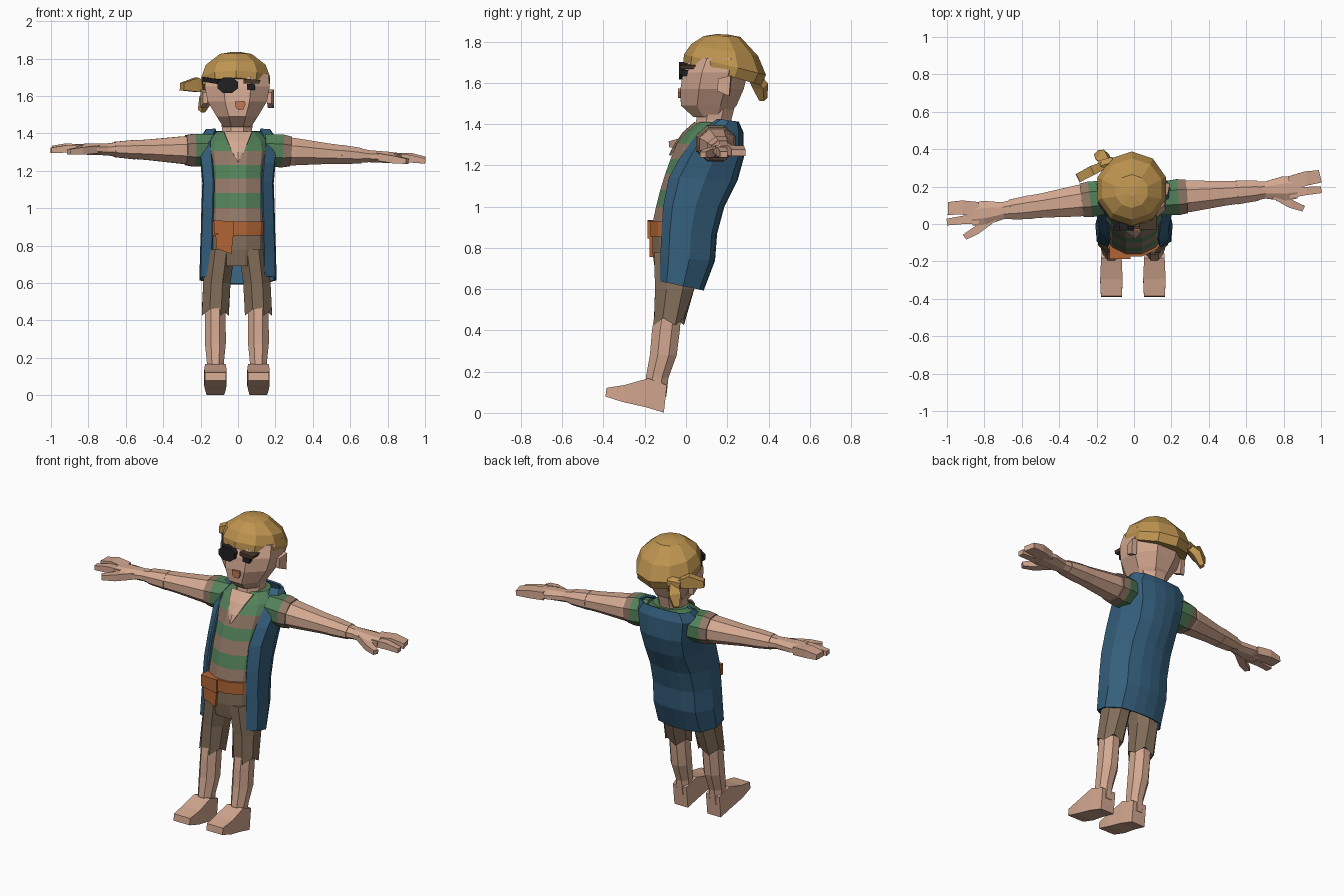
import bpy, bmesh
from math import sin, cos, pi
from mathutils import Vector

cube = bpy.data.objects.get("Cube")
if cube:
    bpy.data.objects.remove(cube)


def material(name, r, g, b):
    m = bpy.data.materials.new(name)
    m.use_nodes = True
    m.diffuse_color = (r, g, b, 1)
    node = m.node_tree.nodes["Principled BSDF"]
    node.inputs["Base Color"].default_value = (r, g, b, 1)
    node.inputs["Roughness"].default_value = 0.9
    return m


SKIN = material("skin", .65, .39, .28)
CLOTH = material("ochre cloth", .52, .30, .08)
BLUE = material("vest blue", .035, .115, .205)
BROWN = material("shorts brown", .225, .155, .10)
TAN = material("shirt tan", .29, .19, .135)
GREEN = material("shirt green", .085, .22, .10)
LEATHER = material("orange leather", .44, .13, .035)
BLACK = material("black", .015, .015, .017)
LIPS = material("lips", .52, .19, .09)
HAIR = material("dark brown", .07, .04, .025)


def finish(name, bm, mats, rule=None):
    bmesh.ops.recalc_face_normals(bm, faces=bm.faces[:])
    if rule:
        for f in bm.faces:
            f.material_index = rule(f.calc_center_median())
    me = bpy.data.meshes.new(name)
    bm.to_mesh(me)
    bm.free()
    ob = bpy.data.objects.new(name, me)
    bpy.context.collection.objects.link(ob)
    for m in mats:
        me.materials.append(m)
    return ob


def skin_rows(rows, closed=True):
    """Bridge equal rows of points; closed rows are capped."""
    bm = bmesh.new()
    vs = [[bm.verts.new(p) for p in row] for row in rows]
    n = len(vs[0])
    for a, b in zip(vs, vs[1:]):
        for i in range(n if closed else n - 1):
            j = (i + 1) % n
            bm.faces.new((a[i], a[j], b[j], b[i]))
    if closed:
        bm.faces.new(vs[0])
        bm.faces.new(vs[-1])
    return bm


def unit_ring(n):
    k = 1 / cos(pi / n)
    return [(k * cos((i + .5) * 2 * pi / n), k * sin((i + .5) * 2 * pi / n)) for i in range(n)]


def ring(zf, zb, yf, yb, rx, n=8, cx=0):
    """Ring given by its front and back height and depth, and half width."""
    return [Vector((cx + c * rx, (yf + yb) / 2 + s * (yb - yf) / 2, (zf + zb) / 2 + s * (zb - zf) / 2))
            for c, s in unit_ring(n)]


def column(name, levels, mats, n=8, cx=0, rule=None):
    rows = [ring(z, z, f, b, rx, n, cx) for z, f, b, rx in levels]
    return finish(name, skin_rows(rows), mats, rule)


def tube(name, path, mats, n=4, rule=None):
    """Tube through points (x, y, z, half width, half height)."""
    d = (Vector(path[-1][:3]) - Vector(path[0][:3])).normalized()
    side = d.cross(Vector((0, 0, 1))).normalized()
    up = side.cross(d)
    rows = [[Vector((x, y, z)) + side * c * w + up * s * h for c, s in unit_ring(n)]
            for x, y, z, w, h in path]
    return finish(name, skin_rows(rows), mats, rule)


def plate(name, outline, y0, y1, mat):
    rows = [[(x, y, z) for x, z in outline] for y in (y0, y1)]
    return finish(name, skin_rows(rows), [mat])


# Striped shirt, coloured by height
def stripe(c):
    return int(1.0 < c.z < 1.08 or 1.16 < c.z < 1.23 or c.z > 1.305)


column("shirt", [(.82, -.155, .08, .155), (.93, -.16, .11, .16), (1.0, -.145, .14, .16),
                 (1.08, -.125, .17, .16), (1.16, -.10, .21, .16), (1.23, -.075, .24, .165),
                 (1.305, -.045, .245, .175), (1.36, 0, .24, .165), (1.41, .06, .235, .11)],
       [TAN, GREEN], 12, rule=stripe)

# Bare V of the open collar
bm = skin_rows([[(-w, y, z), (0, y - .006, z), (w, y, z)] for w, y, z in
                [(.004, -.077, 1.25), (.03, -.053, 1.30), (.055, -.010, 1.36), (.075, .046, 1.41)]], False)
finish("chest_opening", bm, [SKIN]).modifiers.new("thickness", "SOLIDIFY").thickness = .008

# Open vest, a mirrored half section swept up the body
half = [(.7, -.06), (.97, .1), (1, .5), (.72, .9), (.35, .98)]
section = half + [(0, 1)] + [(-x, t) for x, t in reversed(half)]
rows = []
for zf, zb, yf, yb, rx in [(.635, .595, -.11, .08, .20), (.75, .74, -.105, .135, .198),
                           (.88, .87, -.10, .145, .193), (1.0, 1.0, -.09, .18, .19),
                           (1.14, 1.13, -.06, .245, .185), (1.24, 1.24, -.005, .275, .195),
                           (1.35, 1.36, .07, .272, .212), (1.42, 1.41, .16, .25, .17)]:
    rows.append([(x * rx, yf + t * (yb - yf), zf + t * (zb - zf)) for x, t in section])
vest = finish("vest", skin_rows(rows, False), [BLUE])
thick = vest.modifiers.new("thickness", "SOLIDIFY")
thick.thickness = .012
thick.offset = 0

# Shorts, belt and pouch
column("shorts_seat", [(.69, -.15, .07, .13), (.78, -.163, .09, .16), (.9, -.16, .09, .16)], [BROWN], 12)
column("belt", [(.855, -.173, .105, .165), (.93, -.173, .11, .168)], [LEATHER], 12)
plate("pouch", [(-.12, .86), (-.115, .785), (-.035, .755), (-.025, .86)], -.178, -.13, LEATHER)
plate("pouch_flap", [(-.13, .935), (-.128, .865), (-.022, .845), (-.02, .93)], -.186, -.12, LEATHER)

for s, tag in ((1, "left_"), (-1, "right_")):
    # Short trouser leg with a ragged hem
    cx = s * .115 - .006
    rows = [ring(z, z, f, b, rx, 8, cx + s * dx) for z, f, b, rx, dx in
            [(.425, -.155, -.01, .072, 0), (.6, -.15, .04, .073, -.008), (.78, -.155, .08, .075, -.03)]]
    for i, p in enumerate(rows[0]):
        p.z += .035 * (i % 2)
    finish(tag + "shorts_leg", skin_rows(rows), [BROWN])

    # Bare leg and foot
    column(tag + "leg", [(.08, -.19, -.095, .045), (.17, -.195, -.085, .045), (.28, -.175, -.045, .056),
                         (.4, -.165, -.03, .055), (.52, -.145, -.02, .055)], [SKIN], 8, cx)
    tube(tag + "foot", [(cx, -.10, .068, .047, .067), (cx, -.19, .098, .055, .07),
                        (cx, -.30, .094, .06, .042), (cx, -.388, .10, .056, .021)], [SKIN])

    # Arm axis at distance x from the middle
    def at(x, dy=0, w=.05, h=.05, dz=0, s=s):
        t = x - .25
        y, z = (.145 + .08 * t, 1.305 - .06 * t) if s > 0 else (.13 - .13 * t, 1.31 + .01 * t)
        return (s * x, y + dy, z + dz, w, h)

    tube(tag + "arm", [at(x, 0, w, h) for x, w, h in
                       [(.16, .08, .08), (.3, .084, .073), (.48, .066, .055), (.58, .06, .048),
                        (.70, .045, .032), (.80, .066, .03), (.87, .058, .026)]], [SKIN], 8)
    tube(tag + "wrist_wrap", [at(.55, 0, .064, .052), at(.66, 0, .054, .041)], [SKIN], 8)
    tube(tag + "sleeve", [at(.14, 0, .088, .085), at(.235, 0, .096, .088), at(.28, 0, .09, .08)],
         [TAN, GREEN], 8, rule=lambda c: int(abs(c.x) < .235))

    # Grouped fingers and thumb
    tube(tag + "outer_fingers", [at(.83, .025, .038, .025), at(.92, .045, .038, .024, .006),
                                 at(.995, .05, .034, .016)], [SKIN])
    tube(tag + "inner_finger", [at(.83, -.025, .028, .022), at(.92, -.022, .022, .02),
                                at(1.0, -.022, .018, .014, -.008)], [SKIN])
    tube(tag + "thumb", [at(.75, -.025, .025, .02), at(.84, -.085, .022, .02, -.01),
                         at(.905, -.115, .016, .014, -.015)], [SKIN])

    # Ear
    tube(tag + "ear", [(s * .172 - .004, .155, 1.59, .012, .03), (s * .18 - .004, .215, 1.585, .016, .05)],
         [SKIN])

# Neck and head
column("neck", [(1.33, .03, .21, .085), (1.42, .05, .22, .08), (1.5, .06, .24, .09)], [SKIN], 8, -.005)
column("head", [(1.435, .035, .2, .075), (1.49, -.025, .245, .11), (1.57, -.027, .28, .158),
                (1.65, -.015, .30, .174), (1.72, .02, .30, .165)], [SKIN], 8, -.004)

# Face
plate("mouth", [(-.017, 1.57), (-.012, 1.54), (.002, 1.525), (.028, 1.528), (.04, 1.555), (.035, 1.573)],
      -.038, .0, LIPS)
plate("eye_patch", [(-.055 + .055 * c, 1.658 + .042 * q) for c, q in unit_ring(8)], -.035, .03, BLACK)
tube("patch_strap", [(-.09, -.008, 1.675, .014, .013), (-.186, .12, 1.69, .012, .012)], [BLACK])
plate("left_eye", [(.048, 1.633), (.092, 1.633), (.092, 1.662), (.048, 1.665)], -.022, .04, BLACK)
plate("left_brow", [(.03, 1.668), (.115, 1.666), (.12, 1.685), (.03, 1.692)], -.03, .06, HAIR)

# Head scarf with a knot and two tails
scarf = [(1.695, 1.59, -.004, .355, .176), (1.735, 1.64, 0, .378, .183),
         (1.785, 1.73, .032, .342, .16), (1.826, 1.822, .09, .26, .085), (1.836, 1.834, .15, .2, .02)]
finish("head_scarf", skin_rows([ring(*r, 10, -.012) for r in scarf]), [CLOTH])
tube("scarf_knot", [(-.11, .33, 1.645, .03, .03), (-.185, .31, 1.64, .028, .028)], [CLOTH], 6)
tube("scarf_side_tail", [(-.16, .315, 1.64, .02, .02), (-.225, .285, 1.66, .026, .038),
                         (-.30, .245, 1.65, .024, .02)], [CLOTH])
tube("scarf_hanging_tail", [(-.14, .325, 1.64, .022, .018), (-.17, .36, 1.585, .034, .022),
                            (-.195, .375, 1.52, .016, .014)], [CLOTH])
